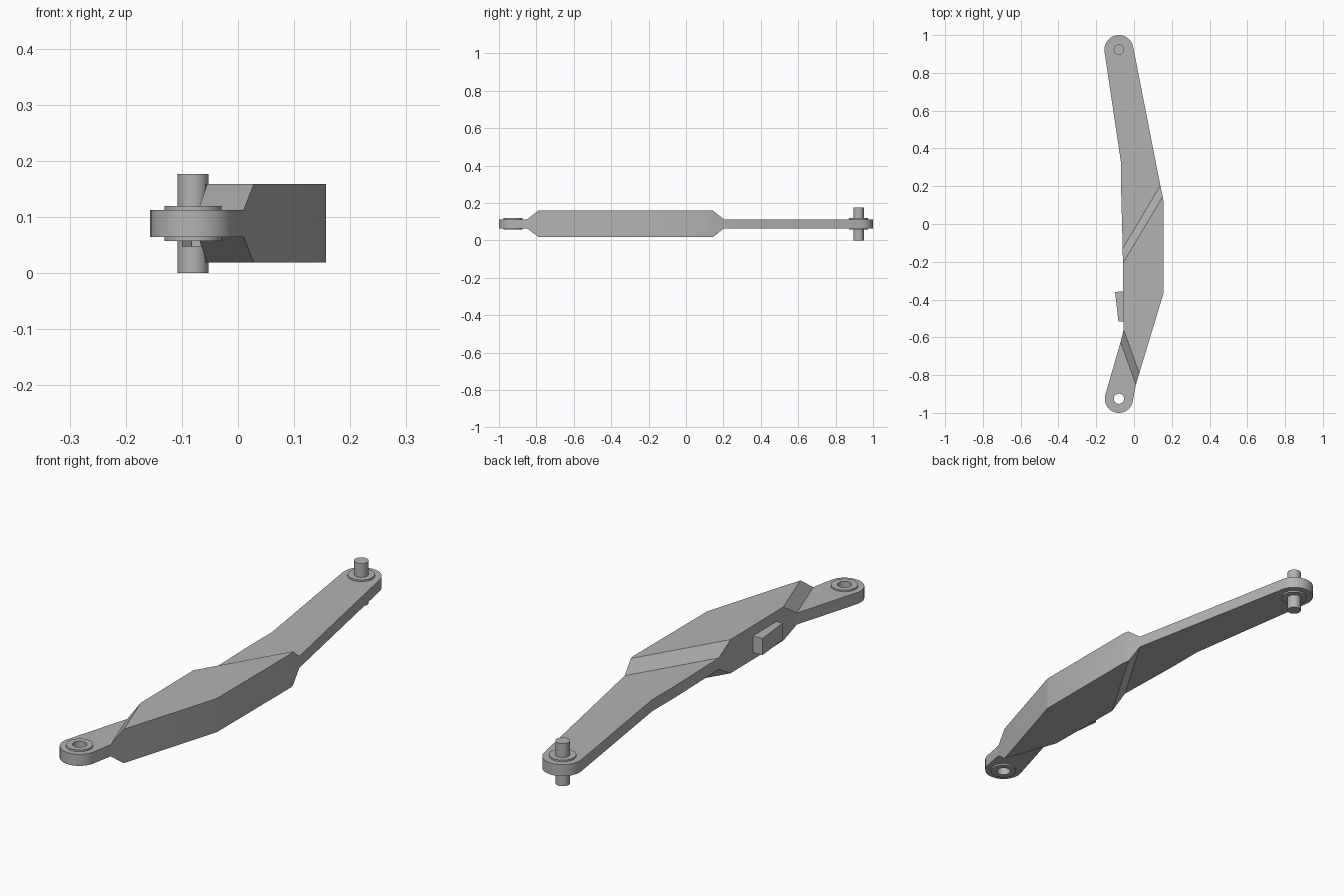
import bpy, bmesh, math
from mathutils import Vector

cube = bpy.data.objects.get("Cube")
if cube:
    bpy.data.objects.remove(cube, do_unlink=True)

MID = 0.0885          # height of the arm's mid plane
THIN, THICK = 0.024, 0.07
FRONT_EYE, BACK_EYE = Vector((-0.08, -0.925)), Vector((-0.08, 0.923))

metal = bpy.data.materials.new("grey_metal")
metal.use_nodes = True
metal.diffuse_color = (0.45, 0.45, 0.45, 1)
metal.node_tree.nodes["Principled BSDF"].inputs["Base Color"].default_value = (0.45, 0.45, 0.45, 1)


def finish(name, bm):
    bmesh.ops.recalc_face_normals(bm, faces=bm.faces)
    mesh = bpy.data.meshes.new(name)
    bm.to_mesh(mesh)
    bm.free()
    mesh.materials.append(metal)
    obj = bpy.data.objects.new(name, mesh)
    bpy.context.collection.objects.link(obj)
    return obj


def smooth(obj):
    bpy.ops.object.select_all(action="DESELECT")
    obj.select_set(True)
    bpy.context.view_layer.objects.active = obj
    bpy.ops.object.shade_smooth_by_angle(angle=math.radians(30))


def lathe(name, centre, profile, steps=40):
    """Revolve a closed (radius, z) profile about a vertical axis."""
    bm = bmesh.new()
    rings = []
    for i in range(steps):
        a = 2 * math.pi * i / steps
        rings.append([bm.verts.new((centre.x + r * math.cos(a), centre.y + r * math.sin(a), z))
                      for r, z in profile])
    n = len(profile)
    for i in range(steps):
        p, q = rings[i], rings[(i + 1) % steps]
        for j in range(n):
            k = (j + 1) % n
            bm.faces.new((p[j], q[j], q[k], p[k]))
    bmesh.ops.remove_doubles(bm, verts=bm.verts, dist=1e-5)
    return finish(name, bm)


def cylinder(name, centre, radius, z0, z1):
    return lathe(name, centre, [(0, z0), (radius, z0), (radius, z1), (0, z1)])


def arc(centre, radius, start, end, steps=18):
    angles = [math.radians(start + (end - start) * i / steps) for i in range(steps + 1)]
    return [(centre.x + radius * math.cos(a), centre.y + radius * math.sin(a)) for a in angles]


# Arm outline, counter-clockwise from the front eye
outline = arc(FRONT_EYE, 0.075, 166, 343)
outline += [(0.01, -0.85), (0.155, -0.37), (0.157, -0.36), (0.157, 0.12), (0.14, 0.2)]
outline += arc(BACK_EYE, 0.077, 11, 188)
outline += [(-0.068, 0.32), (-0.068, 0.17), (-0.06, -0.13), (-0.055, -0.56), (-0.071, -0.625)]

# Ramps: foot and top points, with a shared direction across the arm
ramps = []
for foot, top, along in (((-0.06, -0.13), (-0.06, -0.21), (0.2, 0.335)),
                         ((-0.071, -0.625), (-0.055, -0.56), (0.083, -0.23))):
    foot, top = Vector(foot), Vector(top)
    normal = Vector((-along[1], along[0])).normalized()
    if (top - foot).dot(normal) < 0:
        normal.negate()
    ramps.append((foot, top, normal, (top - foot).dot(normal)))


def half_height(co):
    t = min((co.xy - foot).dot(n) / length for foot, _, n, length in ramps)
    return THIN + (THICK - THIN) * max(0, min(1, t))


bm = bmesh.new()
bm.faces.new([bm.verts.new((x, y, 0)) for x, y in outline])
for foot, top, normal, _ in ramps:
    for point in (foot, top):
        bmesh.ops.bisect_plane(bm, geom=bm.verts[:] + bm.edges[:] + bm.faces[:], dist=1e-4,
                               plane_co=point.to_3d(), plane_no=normal.to_3d())
lower = bm.verts[:]
upper = bmesh.ops.extrude_face_region(bm, geom=bm.faces[:], use_keep_orig=True)["geom"]
upper = {v for v in upper if isinstance(v, bmesh.types.BMVert)}
for v in bm.verts:
    v.co.z = MID + half_height(v.co) * (1 if v in upper else -1)
arm = finish("arm", bm)

# Bore through each eye
for centre in (FRONT_EYE, BACK_EYE):
    cutter = cylinder("bore_cutter", centre, 0.04, -0.1, 0.3)
    cutter.hide_render = True
    bpy.context.view_layer.objects.active = arm
    mod = arm.modifiers.new("bore", "BOOLEAN")
    mod.operation, mod.solver, mod.object = "DIFFERENCE", "EXACT", cutter
    bpy.ops.object.modifier_apply(modifier=mod.name)
    bpy.data.objects.remove(cutter, do_unlink=True)
smooth(arm)

# Flanged bushings in both eyes
for name, centre in (("front_bushing", FRONT_EYE), ("back_bushing", BACK_EYE)):
    profile = [(0.027, MID - 0.031), (0.051, MID - 0.031), (0.051, MID - THIN), (0.04, MID - THIN),
               (0.04, MID + THIN), (0.051, MID + THIN), (0.051, MID + 0.031), (0.027, MID + 0.031)]
    smooth(lathe(name, centre, profile))

# Pivot pin in the back eye
smooth(cylinder("pivot_pin", BACK_EYE, 0.0275, 0, 0.177))

# Small stop block on the inner side
bm = bmesh.new()
base = [bm.verts.new((x, y, 0.047)) for x, y in
        ((-0.1, -0.36), (-0.083, -0.515), (-0.04, -0.515), (-0.04, -0.355))]
face = bm.faces.new(base)
top = bmesh.ops.extrude_face_region(bm, geom=[face], use_keep_orig=True)["geom"]
bmesh.ops.translate(bm, verts=[v for v in top if isinstance(v, bmesh.types.BMVert)], vec=(0, 0, 0.069))
finish("stop_block", bm)
